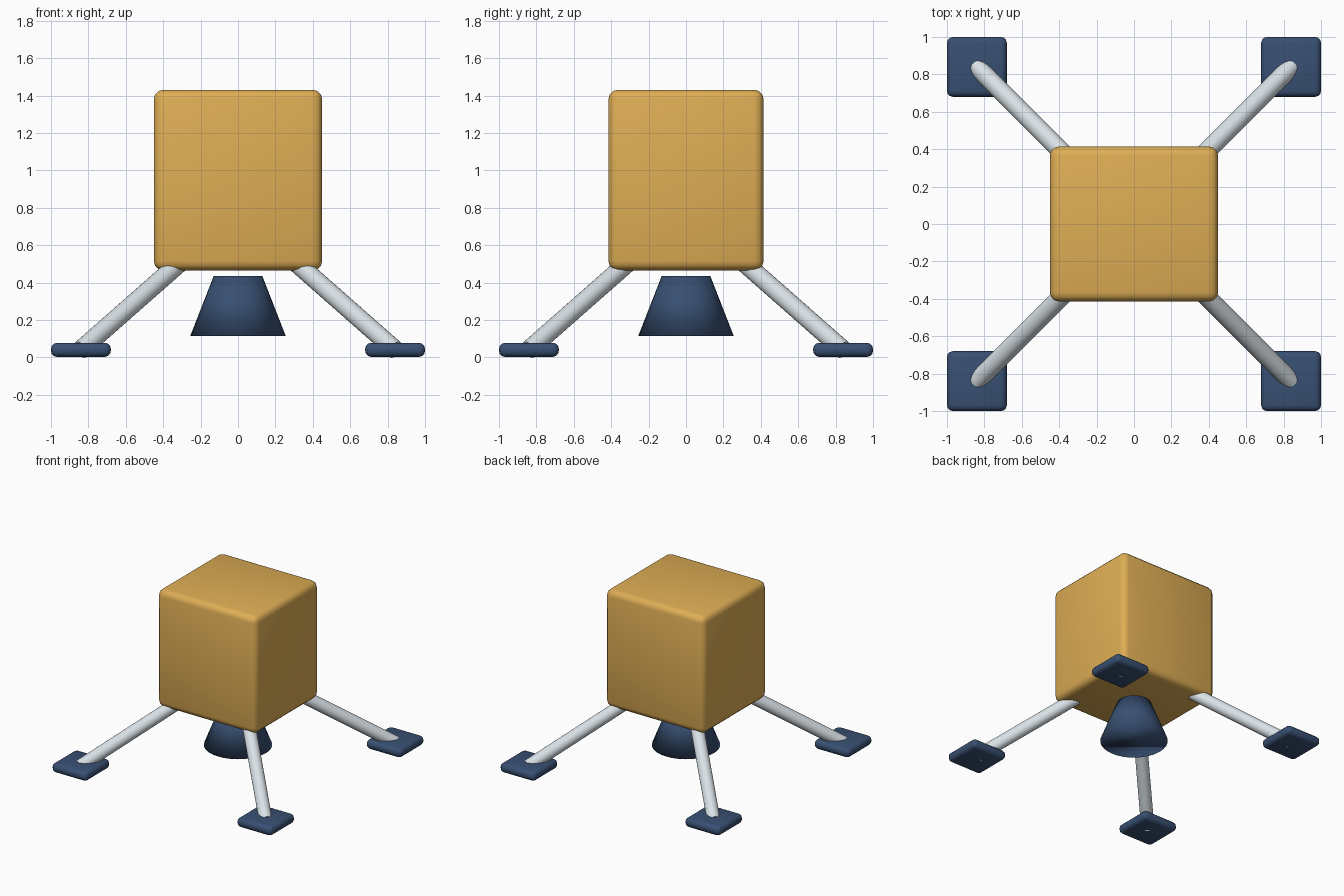
import bpy
from math import radians
from mathutils import Vector

if "Cube" in bpy.data.objects:
    bpy.data.objects.remove(bpy.data.objects["Cube"])


def material(name, rgb):
    m = bpy.data.materials.new(name)
    m.diffuse_color = (*rgb, 1)
    m.use_nodes = True
    m.node_tree.nodes["Principled BSDF"].inputs["Base Color"].default_value = m.diffuse_color
    return m


GOLD = material("gold_foil", (0.73, 0.42, 0.09))
NAVY = material("navy", (0.04, 0.08, 0.17))
SILVER = material("silver", (0.70, 0.76, 0.80))


def finish(name, mat):
    ob = bpy.context.object
    ob.name = name
    ob.data.materials.append(mat)
    return ob


def rounded_box(name, loc, size, bevel, mat):
    bpy.ops.mesh.primitive_cube_add(size=1, location=loc)
    ob = finish(name, mat)
    ob.scale = size
    bpy.ops.object.transform_apply(location=False, rotation=False, scale=True)
    mod = ob.modifiers.new("bevel", 'BEVEL')
    mod.width = bevel
    mod.segments = 3
    bpy.ops.object.modifier_apply(modifier=mod.name)
    bpy.ops.object.shade_smooth_by_angle(angle=radians(40))


def rod(name, a, b, radius, mat):
    a, b = Vector(a), Vector(b)
    d = b - a
    bpy.ops.mesh.primitive_cylinder_add(vertices=24, radius=radius,
                                        depth=d.length, location=(a + b) / 2)
    ob = finish(name, mat)
    ob.rotation_euler = d.to_track_quat('Z', 'Y').to_euler()
    bpy.ops.object.shade_smooth_by_angle(angle=radians(40))


# Main body
rounded_box("body", (0, 0, 0.948), (0.90, 0.83, 0.965), 0.05, GOLD)

# Engine nozzle below the body
bpy.ops.mesh.primitive_cone_add(vertices=32, radius1=0.255, radius2=0.13,
                                depth=0.32, location=(0, 0, 0.275))
finish("nozzle", NAVY)
bpy.ops.object.shade_smooth()

# Four splayed legs with foot pads
for sx, side in ((-1, "left"), (1, "right")):
    for sy, end in ((-1, "front"), (1, "back")):
        rod(f"{end}_{side}_leg", (sx * 0.28, sy * 0.28, 0.533),
            (sx * 0.84, sy * 0.84, 0.04), 0.05, SILVER)
        rounded_box(f"{end}_{side}_foot", (sx * 0.84, sy * 0.84, 0.04),
                    (0.32, 0.32, 0.075), 0.032, NAVY)
